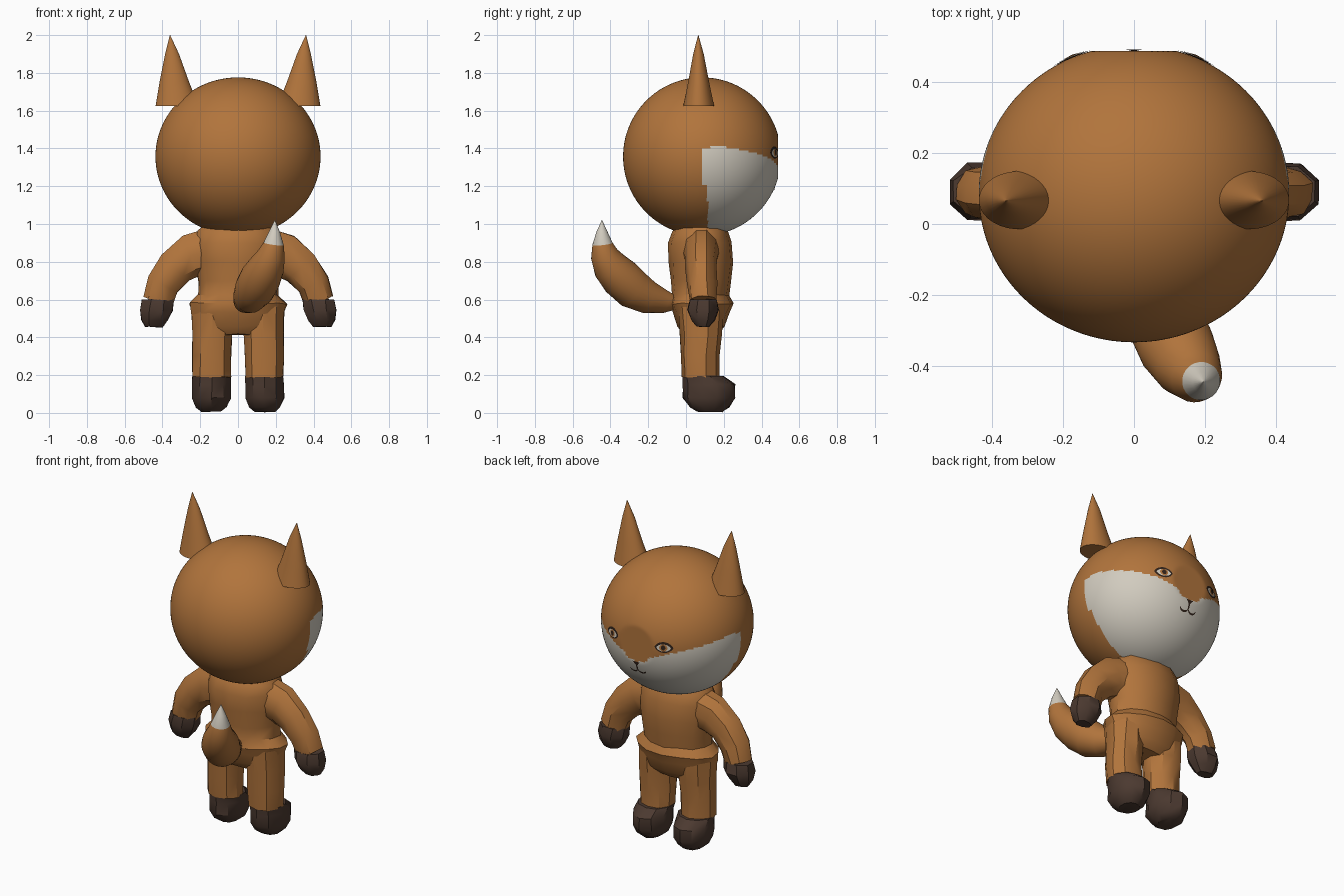
import bpy, bmesh, math, random
from mathutils import Vector

if "Cube" in bpy.data.objects:
    bpy.data.objects.remove(bpy.data.objects["Cube"])

random.seed(4)


def mat(name, rgb):
    m = bpy.data.materials.new(name)
    m.diffuse_color = (*rgb, 1)
    m.use_nodes = True
    m.node_tree.nodes["Principled BSDF"].inputs["Base Color"].default_value = m.diffuse_color
    return m


ORANGE = mat("fur_orange", (0.44, 0.175, 0.045))
CREAM = mat("fur_cream", (0.64, 0.60, 0.52))
BROWN = mat("paw_brown", (0.072, 0.042, 0.030))
DARK = mat("line_dark", (0.030, 0.016, 0.010))


def finish(name, bm, mats, angle=35):
    bmesh.ops.recalc_face_normals(bm, faces=bm.faces)
    me = bpy.data.meshes.new(name)
    bm.to_mesh(me)
    bm.free()
    ob = bpy.data.objects.new(name, me)
    bpy.context.collection.objects.link(ob)
    for m in mats:
        me.materials.append(m)
    bpy.ops.object.select_all(action='DESELECT')
    ob.select_set(True)
    bpy.context.view_layer.objects.active = ob
    bpy.ops.object.shade_smooth_by_angle(angle=math.radians(angle))
    return ob


def loft(name, rings, mats, sides=10, axis=None, ref=(0, 1, 0), side=1,
         jitter=0.0, rule=None, angle=35):
    """Skin elliptical rings (x, y, z, radius_a, radius_b) along a path."""
    bm = bmesh.new()
    pts = [Vector(r[:3]) for r in rings]
    loops = []
    for i, r in enumerate(rings):
        t = Vector(axis) if axis else pts[min(i + 1, len(pts) - 1)] - pts[max(i - 1, 0)]
        t.normalize()
        a = Vector(ref).cross(t).normalized()
        b = t.cross(a)
        loop = []
        for k in range(sides):
            w = math.tau * (k + 0.5) / sides
            p = pts[i] + a * r[3] * math.cos(w) + b * r[4] * math.sin(w)
            p += Vector([random.uniform(-jitter, jitter) for _ in range(3)])
            loop.append(bm.verts.new((p.x * side, p.y, p.z)))
        loops.append(loop)
    for l0, l1 in zip(loops, loops[1:]):
        for k in range(sides):
            n = (k + 1) % sides
            bm.faces.new((l0[k], l0[n], l1[n], l1[k]))
    bm.faces.new(loops[0])
    bm.faces.new(loops[-1])
    if rule:
        for f in bm.faces:
            f.material_index = rule(f.calc_center_median())
    return finish(name, bm, mats, angle)


# Head: ellipsoid with a slightly flattened face and a cream muzzle mask
HC, HR, FACE_Y = Vector((0, 0.085, 1.357)), Vector((0.437, 0.418, 0.419)), 0.487
MASK = [(0, 1.25), (0.05, 1.262), (0.10, 1.30), (0.20, 1.338), (0.28, 1.362),
        (0.37, 1.39), (0.42, 1.41), (0.45, 1.40)]


def mask_top(x):
    x = abs(x)
    for (x0, z0), (x1, z1) in zip(MASK, MASK[1:]):
        if x <= x1:
            return z0 + (z1 - z0) * (x - x0) / (x1 - x0)
    return MASK[-1][1]


def in_mask(c):
    back = 0.09 if c.z > 1.21 else 0.115
    return int(c.y > back and c.z < mask_top(c.x))


bm = bmesh.new()
bmesh.ops.create_uvsphere(bm, u_segments=180, v_segments=120, radius=1)
for v in bm.verts:
    p = Vector((v.co.x * HR.x, v.co.y * HR.y, v.co.z * HR.z)) + HC
    p.y = min(p.y, FACE_Y)
    v.co = p
for f in bm.faces:
    f.material_index = in_mask(f.calc_center_median())
finish("head", bm, [ORANGE, CREAM])


# Painted face details: thin plates laid on the head surface
def on_face(x, z, lift):
    q = 1 - (x / HR.x) ** 2 - ((z - HC.z) / HR.z) ** 2
    return (x, min(FACE_Y, HC.y + HR.y * math.sqrt(q)) + lift, z)


def face_front(ob_bm):
    for f in ob_bm.faces:
        f.normal_update()
        if f.normal.y < 0:
            f.normal_flip()


def plate(name, polys, m, lift):
    bm = bmesh.new()
    for poly in polys:
        bm.faces.new([bm.verts.new(on_face(x, z, lift)) for x, z in poly])
    face_front(bm)
    me = bpy.data.meshes.new(name)
    bm.to_mesh(me)
    bm.free()
    me.materials.append(m)
    bpy.context.collection.objects.link(bpy.data.objects.new(name, me))


def oval(cx, cz, rx, rz, power=1.0, n=24):
    out = []
    for k in range(n):
        w = math.tau * k / n
        s = math.sin(w)
        out.append((cx + rx * math.cos(w), cz + rz * math.copysign(abs(s) ** power, s)))
    mid = (cx, cz)
    return [(mid, out[k], out[(k + 1) % n]) for k in range(n)]


def stroke(points, w):
    return [((x0, z0 - w), (x1, z1 - w), (x1, z1 + w), (x0, z0 + w))
            for (x0, z0), (x1, z1) in zip(points, points[1:])]


for s, tag in ((-1, "left"), (1, "right")):
    ex, ez = 0.175 * s, 1.378
    plate("eye_outline_" + tag, oval(ex, ez, 0.050, 0.033, 1.4), DARK, 0.003)
    plate("eye_white_" + tag, oval(ex, ez - 0.002, 0.039, 0.022, 1.4), CREAM, 0.005)
    plate("eye_iris_" + tag, oval(ex, ez - 0.001, 0.022, 0.021), ORANGE, 0.0065)
    plate("eye_pupil_" + tag, oval(ex, ez, 0.012, 0.015), DARK, 0.008)
    curve = [(s * (0.028 - 0.028 * math.cos(a)), 1.203 - 0.022 * math.sin(a))
             for a in [math.pi * k / 8 for k in range(9)]]
    plate("mouth_" + tag, stroke(curve, 0.005), DARK, 0.004)
plate("nose", [((-0.024, 1.252), (0.024, 1.252), (0.006, 1.230), (-0.006, 1.230)),
               ((-0.005, 1.232), (0.005, 1.232), (0.005, 1.200), (-0.005, 1.200))],
      DARK, 0.004)

# Torso and hips
Z = (0, 0, 1)
TORSO = [(0.415, 0.19, 0.078, 0.085), (0.46, 0.235, 0.08, 0.125),
         (0.53, 0.25, 0.08, 0.150), (0.58, 0.265, 0.08, 0.168),
         (0.625, 0.215, 0.075, 0.150), (0.70, 0.215, 0.08, 0.160),
         (0.80, 0.23, 0.08, 0.170), (0.90, 0.235, 0.073, 0.170),
         (0.96, 0.215, 0.075, 0.150), (1.0, 0.18, 0.08, 0.12)]
loft("torso", [(0, y, z, rx, ry) for z, rx, y, ry in TORSO], [ORANGE],
     sides=14, axis=Z, jitter=0.005)

# Limbs, paws and ears, mirrored left and right
ARM = [(0.12, 0.08, 0.86, 0.13, 0.10), (0.25, 0.08, 0.83, 0.12, 0.088),
       (0.33, 0.08, 0.77, 0.105, 0.083), (0.40, 0.085, 0.68, 0.09, 0.08),
       (0.425, 0.09, 0.595, 0.085, 0.072)]
HAND = [(0.425, 0.09, 0.60, 0.09, 0.075), (0.433, 0.09, 0.545, 0.094, 0.088),
        (0.443, 0.09, 0.49, 0.075, 0.065), (0.447, 0.09, 0.455, 0.05, 0.035)]
LEG = [(0.135, 0.078, 0.56, 0.115, 0.12), (0.136, 0.08, 0.42, 0.112, 0.112),
       (0.138, 0.075, 0.30, 0.108, 0.104), (0.139, 0.078, 0.19, 0.104, 0.10)]
FOOT = [(0.139, 0.09, 0.195, 0.106, 0.108), (0.140, 0.122, 0.15, 0.107, 0.138),
        (0.141, 0.122, 0.08, 0.107, 0.138), (0.141, 0.123, 0.03, 0.086, 0.105),
        (0.141, 0.125, 0.006, 0.055, 0.068)]
EAR = [(0.322, 0.067, 1.625, 0.115, 0.082), (0.337, 0.067, 1.75, 0.079, 0.056),
       (0.349, 0.066, 1.90, 0.037, 0.028), (0.360, 0.065, 2.0, 0.001, 0.001)]
for s, tag in ((-1, "left"), (1, "right")):
    loft("arm_" + tag, ARM, [ORANGE], side=s, jitter=0.004)
    loft("hand_" + tag, HAND, [BROWN], sides=8, axis=Z, side=s, jitter=0.003)
    loft("leg_" + tag, LEG, [ORANGE], axis=Z, side=s, jitter=0.004)
    loft("foot_" + tag, FOOT, [BROWN], axis=Z, side=s, jitter=0.003)
    loft("ear_" + tag, EAR, [ORANGE], sides=32, axis=Z, side=s)

# Tail: curved tapering tube with a cream tip
TAIL = [(0.02, -0.05, 0.582, 0.035), (0.035, -0.11, 0.588, 0.060),
        (0.060, -0.20, 0.612, 0.088), (0.088, -0.28, 0.655, 0.106),
        (0.120, -0.345, 0.715, 0.108), (0.152, -0.40, 0.775, 0.095),
        (0.177, -0.432, 0.838, 0.074), (0.189, -0.442, 0.895, 0.054),
        (0.193, -0.445, 0.96, 0.029), (0.195, -0.445, 1.02, 0.001)]
loft("tail", [(*p, p[3]) for p in TAIL], [ORANGE, CREAM], sides=24, ref=(1, 0, 0),
     rule=lambda c: int(c.z > 0.90), angle=50)
